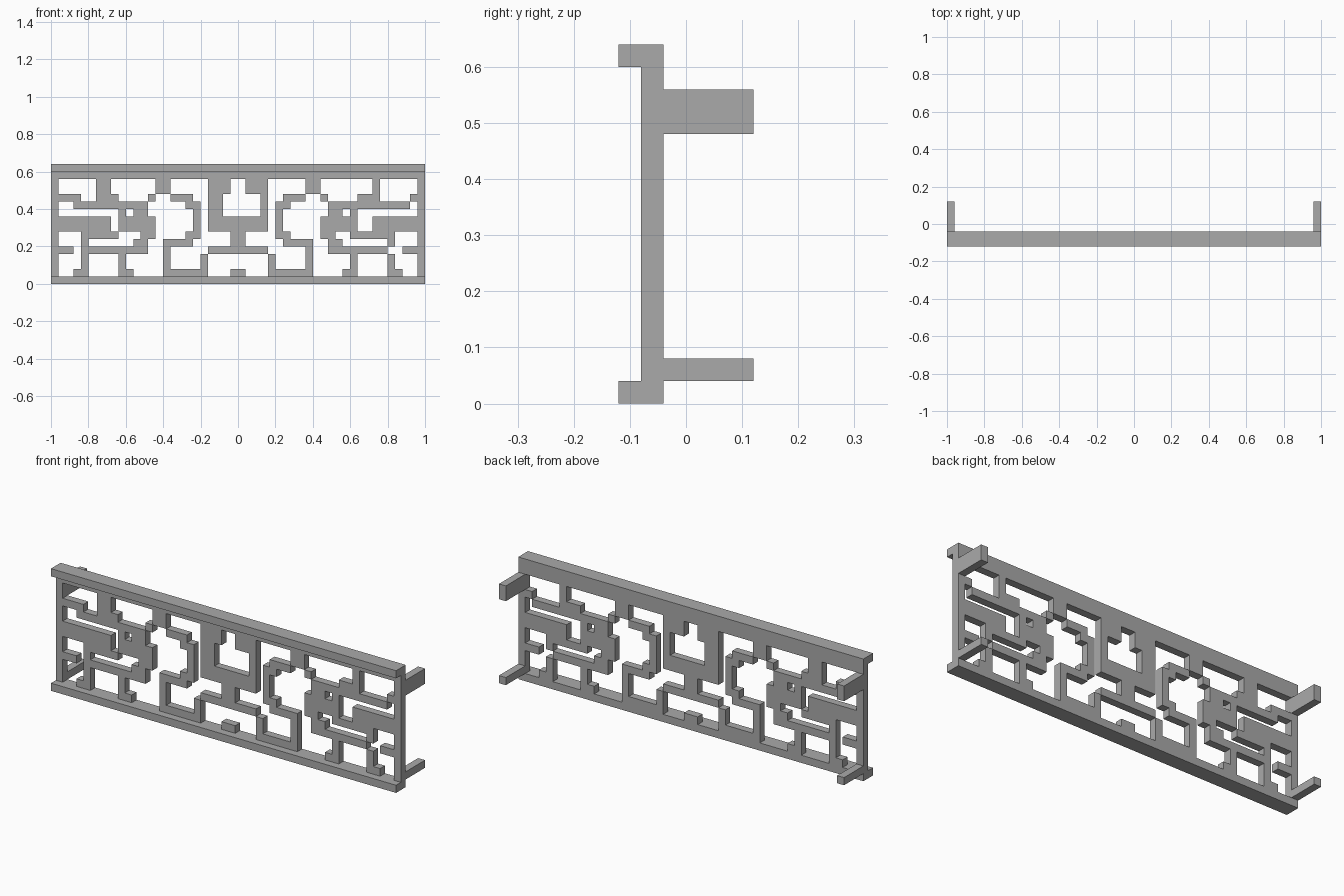
import bpy
import bmesh

cube = bpy.data.objects.get("Cube")
if cube:
    bpy.data.objects.remove(cube, do_unlink=True)

grey = bpy.data.materials.new("grey_stone")
grey.use_nodes = True
colour = (0.4, 0.4, 0.4, 1)
grey.diffuse_color = colour
grey.node_tree.nodes["Principled BSDF"].inputs["Base Color"].default_value = colour

CELL = 0.04


def finish(name, bm):
    bmesh.ops.recalc_face_normals(bm, faces=bm.faces)
    mesh = bpy.data.meshes.new(name)
    bm.to_mesh(mesh)
    bm.free()
    mesh.materials.append(grey)
    obj = bpy.data.objects.new(name, mesh)
    bpy.context.collection.objects.link(obj)
    return obj


def box(name, low, high):
    bm = bmesh.new()
    bmesh.ops.create_cube(bm, size=1)
    for v in bm.verts:
        v.co = [(a + b) / 2 + c * (b - a) for a, b, c in zip(low, high, v.co)]
    return finish(name, bm)


# Fretwork pattern, top row first; each mark is one solid square cell
PATTERN = [
    "##################################################",
    "#.....##......##.....###..###.....##.......#.....#",
    "#.....##......##.....###..###.....##.......#.....#",
    "####..###....#..###..##.....#..###..#....###....##",
    "#..##########.....##.##.....#.##.....###########.#",
    "#........#.##......#.##.....#.#......##.#........#",
    "########.#####.....#.########.#.....#####..#######",
    "########.#####.....#.########.#.....#####..#######",
    "#...#####...##....##....##....##....##..######...#",
    "#...#......##..####.....##.....####..##......#...#",
    "###.#########..#.....########.....#..########..###",
    "#...#....#.....#....#........#....#.....#....#...#",
    "#...#....#.....#....#........#....#.....#....#...#",
    "#..##....##....######...##...######....##....##..#",
]

# Pierced panel: flat cells sharing corners, extruded to thickness
bm = bmesh.new()
corners = {}


def corner(i, j):
    if (i, j) not in corners:
        corners[i, j] = bm.verts.new((i * CELL - 1, -0.08, j * CELL))
    return corners[i, j]


for j, row in enumerate(reversed(PATTERN), start=1):
    for i, mark in enumerate(row):
        if mark == "#":
            bm.faces.new([corner(i, j), corner(i + 1, j),
                          corner(i + 1, j + 1), corner(i, j + 1)])
result = bmesh.ops.extrude_face_region(bm, geom=bm.faces[:], use_keep_orig=True)
moved = [g for g in result["geom"] if isinstance(g, bmesh.types.BMVert)]
bmesh.ops.translate(bm, verts=moved, vec=(0, CELL, 0))
finish("fretwork_panel", bm)

# Rails standing proud of the panel
box("bottom_rail", (-1, -0.12, 0), (1, -0.04, 0.04))
box("top_rail", (-1, -0.12, 0.6), (1, -0.04, 0.64))

# Rear mounting brackets at both ends
for side, x in (("right", -1), ("left", 1 - CELL)):
    box(side + "_upper_bracket", (x, -0.04, 0.48), (x + CELL, 0.12, 0.56))
    box(side + "_lower_bracket", (x, -0.04, 0.04), (x + CELL, 0.12, 0.08))
